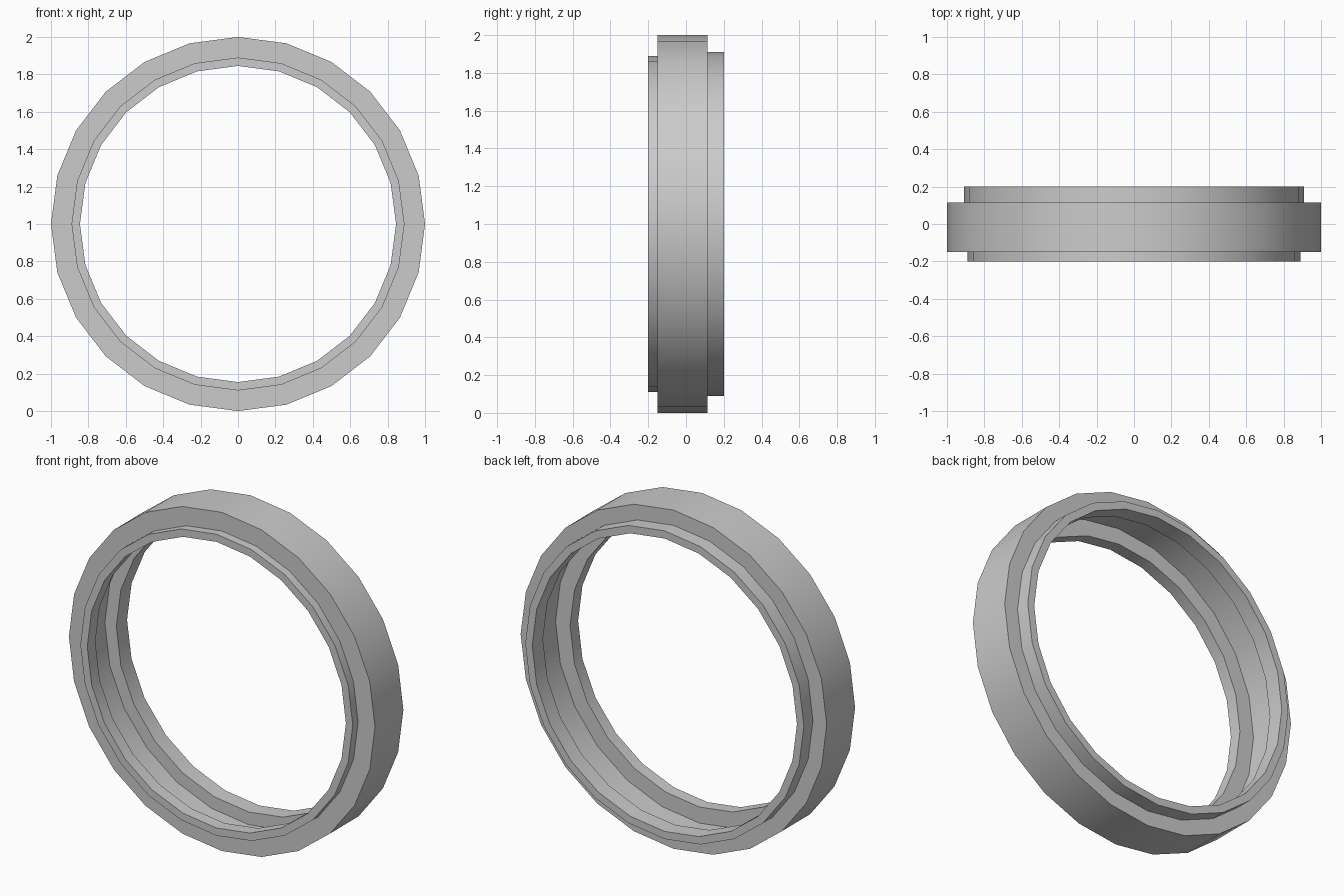
import bpy, bmesh, math

if "Cube" in bpy.data.objects:
    bpy.data.objects.remove(bpy.data.objects["Cube"])

SIDES = 24
# Closed cross-section of the ring: (radius, y)
PROFILE = [
    (0.865, -0.20 + 0.40), (0.91, 0.20), (0.91, 0.115), (1.0, 0.115),
    (1.0, -0.15), (0.89, -0.15), (0.89, -0.20), (0.845, -0.20),
    (0.845, -0.125), (0.94, -0.125), (0.94, 0.10), (0.865, 0.10),
]

# Stepped ring, revolved about the y axis
bm = bmesh.new()
rings = []
for i in range(SIDES):
    a = 2 * math.pi * i / SIDES
    rings.append([bm.verts.new((r * math.cos(a), y, 1 + r * math.sin(a)))
                  for r, y in PROFILE])
n = len(PROFILE)
for i in range(SIDES):
    a, b = rings[i], rings[(i + 1) % SIDES]
    for j in range(n):
        k = (j + 1) % n
        bm.faces.new((a[j], a[k], b[k], b[j]))
bmesh.ops.recalc_face_normals(bm, faces=bm.faces)
mesh = bpy.data.meshes.new("stepped_ring")
bm.to_mesh(mesh)
bm.free()
ring = bpy.data.objects.new("stepped_ring", mesh)
bpy.context.collection.objects.link(ring)

# Smooth around the ring, sharp at the steps
bpy.context.view_layer.objects.active = ring
ring.select_set(True)
bpy.ops.object.shade_smooth_by_angle(angle=math.radians(30))
